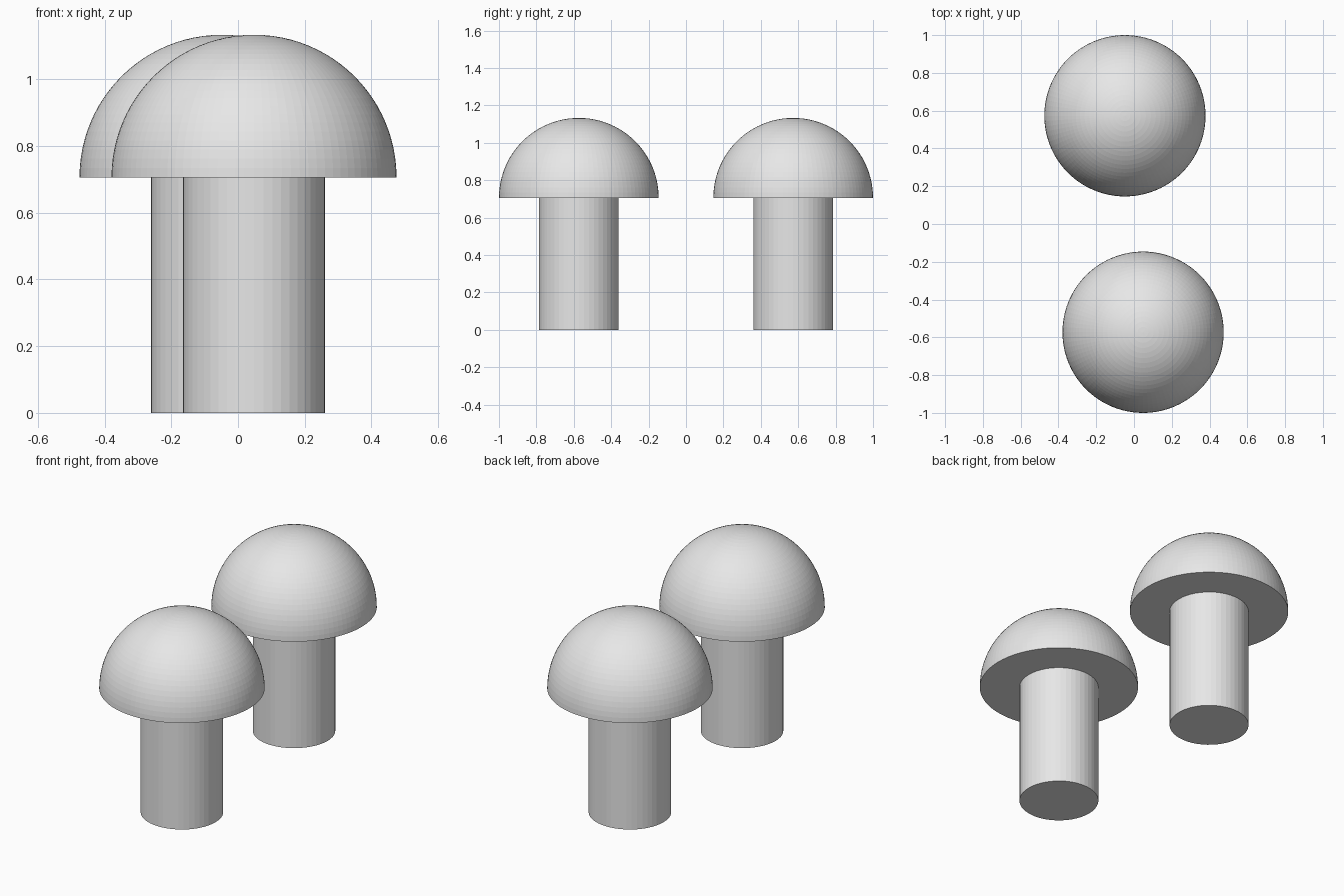
import bpy
import bmesh
from mathutils import Matrix

default_cube = bpy.data.objects.get("Cube")
if default_cube:
    bpy.data.objects.remove(default_cube, do_unlink=True)

STEM_RADIUS, CAP_RADIUS, STEM_HEIGHT = 0.213, 0.427, 0.706

grey = bpy.data.materials.new("light grey")
grey.use_nodes = True
grey.diffuse_color = (0.8, 0.8, 0.8, 1)
grey.node_tree.nodes["Principled BSDF"].inputs["Base Color"].default_value = (0.8, 0.8, 0.8, 1)


def add_object(name, bm, location):
    mesh = bpy.data.meshes.new(name)
    bm.to_mesh(mesh)
    bm.free()
    mesh.materials.append(grey)
    obj = bpy.data.objects.new(name, mesh)
    obj.location = location
    bpy.context.collection.objects.link(obj)


def add_stem(name, x, y):
    bm = bmesh.new()
    bmesh.ops.create_cone(bm, cap_ends=True, segments=48, radius1=STEM_RADIUS,
                          radius2=STEM_RADIUS, depth=STEM_HEIGHT,
                          matrix=Matrix.Translation((0, 0, STEM_HEIGHT / 2)))
    add_object(name, bm, (x, y, 0))


def add_cap(name, x, y):
    # Upper half of a sphere, closed with a flat underside
    bm = bmesh.new()
    bmesh.ops.create_uvsphere(bm, u_segments=96, v_segments=48, radius=CAP_RADIUS)
    bmesh.ops.bisect_plane(bm, geom=bm.verts[:] + bm.edges[:] + bm.faces[:], dist=0.0001,
                           plane_co=(0, 0, 0), plane_no=(0, 0, 1), clear_inner=True)
    rim = [e for e in bm.edges if e.is_boundary]
    bmesh.ops.contextual_create(bm, geom=rim)
    bmesh.ops.recalc_face_normals(bm, faces=bm.faces[:])
    add_object(name, bm, (x, y, STEM_HEIGHT))


# Two matching domed pegs, diagonally offset
for side, sign in (("front", 1), ("back", -1)):
    x, y = 0.048 * sign, -0.573 * sign
    add_stem(side + "_stem", x, y)
    add_cap(side + "_cap", x, y)
